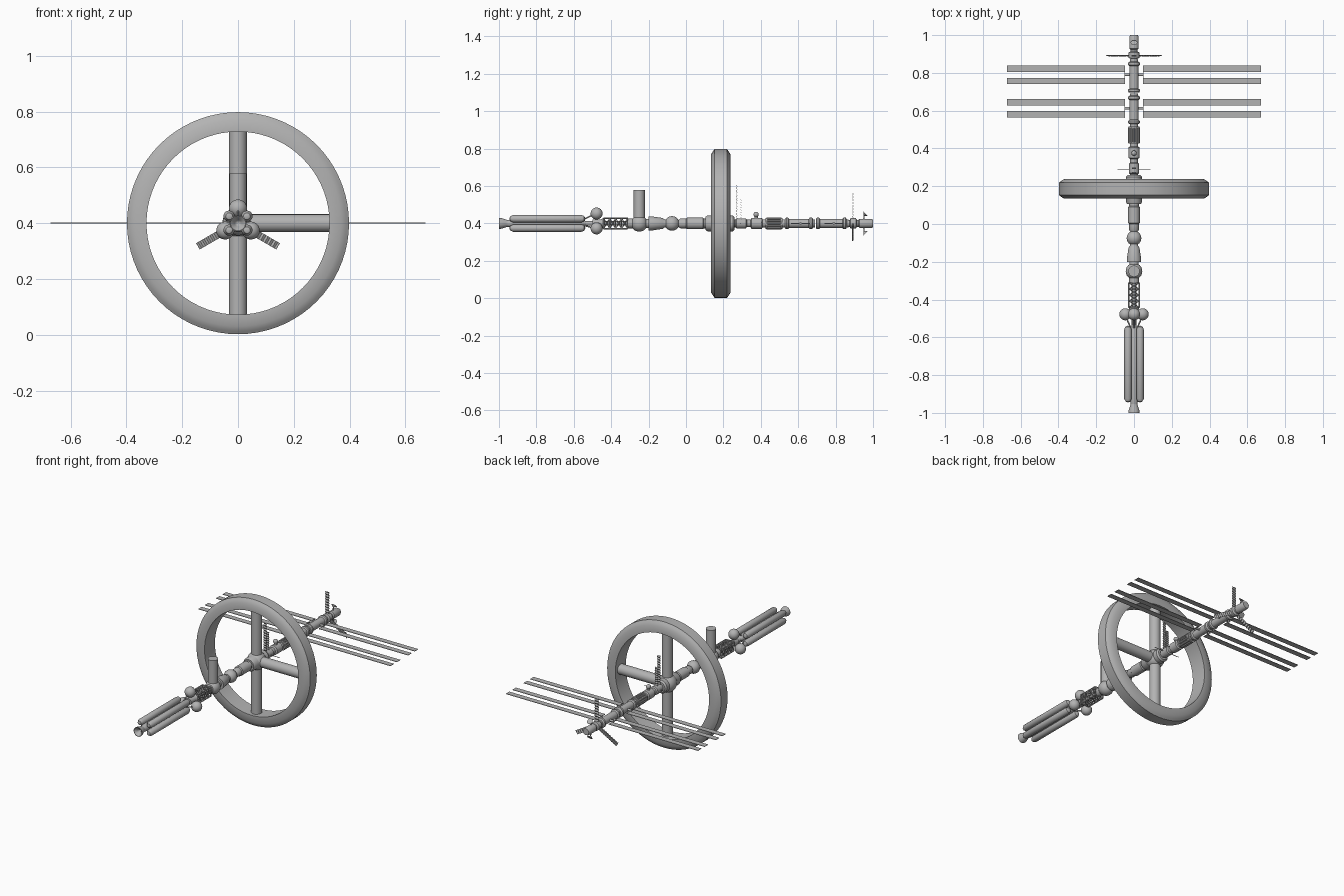
import bpy, bmesh, math
from mathutils import Vector, Matrix

cube = bpy.data.objects.get("Cube")
if cube:
    bpy.data.objects.remove(cube)

grey = bpy.data.materials.new("light_grey")
grey.use_nodes = True
grey.diffuse_color = (0.45, 0.45, 0.45, 1)
grey.node_tree.nodes["Principled BSDF"].inputs["Base Color"].default_value = (0.45, 0.45, 0.45, 1)

AXIS_Z = 0.4
WHEEL_Y = 0.186


def finish(name, bm, smooth=True):
    bmesh.ops.recalc_face_normals(bm, faces=bm.faces)
    mesh = bpy.data.meshes.new(name)
    bm.to_mesh(mesh)
    bm.free()
    mesh.materials.append(grey)
    obj = bpy.data.objects.new(name, mesh)
    bpy.context.collection.objects.link(obj)
    if smooth:
        bpy.ops.object.select_all(action='DESELECT')
        obj.select_set(True)
        bpy.context.view_layer.objects.active = obj
        bpy.ops.object.shade_smooth_by_angle(angle=math.radians(35))
    return obj


def lathe(name, profile, x=0, z=0, sides=32, closed=False):
    """Spin (y, radius) pairs about a line parallel to the long axis."""
    bm = bmesh.new()
    verts = [bm.verts.new((x + r, y, AXIS_Z + z)) for y, r in profile]
    pairs = list(zip(verts, verts[1:]))
    if closed:
        pairs.append((verts[-1], verts[0]))
    edges = [bm.edges.new(p) for p in pairs]
    bmesh.ops.spin(bm, geom=verts + edges, cent=(x, 0, AXIS_Z + z), axis=(0, 1, 0),
                   angle=math.tau, steps=sides)
    bmesh.ops.remove_doubles(bm, verts=bm.verts, dist=0.0001)
    return finish(name, bm)


def rod(name, start, end, r, r2=None, sides=24, caps=True):
    """Tube between two points given relative to the long axis."""
    a, b = Vector(start), Vector(end)
    d = b - a
    mat = Matrix.Translation((a + b) / 2 + Vector((0, 0, AXIS_Z))) @ d.to_track_quat('Z', 'Y').to_matrix().to_4x4()
    bm = bmesh.new()
    bmesh.ops.create_cone(bm, cap_ends=caps, segments=sides, radius1=r,
                          radius2=r if r2 is None else r2, depth=d.length, matrix=mat)
    return finish(name, bm)


def ball(name, loc, r):
    bm = bmesh.new()
    bmesh.ops.create_uvsphere(bm, u_segments=24, v_segments=16, radius=r,
                              matrix=Matrix.Translation(Vector(loc) + Vector((0, 0, AXIS_Z))))
    return finish(name, bm)


def box(name, loc, size):
    bm = bmesh.new()
    bmesh.ops.create_cube(bm, size=1, matrix=Matrix.Translation(Vector(loc) + Vector((0, 0, AXIS_Z)))
                          @ Matrix.Diagonal((*size, 1)))
    return finish(name, bm, False)


def pleated_blade(name, y, angle, inner, outer, width, folds=18):
    """Folded radiator strip reaching out from the axis."""
    out = Vector((math.cos(angle), 0, math.sin(angle)))
    side = Vector((-out.z, 0, out.x)) * width / 2
    bm = bmesh.new()
    last = None
    for i in range(folds + 1):
        p = out * (inner + (outer - inner) * i / folds) + Vector((0, y + (0.003 if i % 2 else -0.003), AXIS_Z))
        row = [bm.verts.new(p - side), bm.verts.new(p + side)]
        if last:
            bm.faces.new((last[0], last[1], row[1], row[0]))
        last = row
    obj = finish(name, bm, False)
    obj.modifiers.new("thickness", 'SOLIDIFY').thickness = 0.002


# Rotating wheel with chamfered rim
w = WHEEL_Y
half = [(-0.052, 0.328), (-0.052, 0.37), (-0.04, 0.388), (-0.033, 0.398)]
rim = half + [(-y, r) for y, r in reversed(half)]
lathe("wheel_rim", [(w + y, r) for y, r in rim], sides=72, closed=True)
lathe("wheel_hub", [(0.105, 0), (0.105, 0.036), (0.115, 0.042), (0.25, 0.042), (0.26, 0.034), (0.26, 0)])
ball("hub_core", (0, w, 0), 0.056)
for name, end in (("upper", (0, w, 0.33)), ("lower", (0, w, -0.33)), ("left", (0.33, w, 0))):
    rod(name + "_spoke", (0, w, 0), end, 0.032)

# Forward spine modules
lathe("front_tunnel", [(-0.04, 0.02), (-0.03, 0.026), (0.0, 0.026), (0.005, 0.031),
                       (0.09, 0.031), (0.095, 0.026), (0.11, 0.026)])
ball("front_sphere", (0, -0.075, 0), 0.039)
lathe("cone_module", [(-0.2, 0), (-0.2, 0.038), (-0.185, 0.038), (-0.125, 0.029), (-0.115, 0.022), (-0.1, 0.022)])
ball("tower_node", (0, -0.25, 0), 0.044)
lathe("node_collar", [(-0.315, 0), (-0.315, 0.026), (-0.28, 0.026), (-0.2, 0.024), (-0.19, 0)])
rod("tower", (0, -0.25, 0), (0, -0.25, 0.178), 0.03)

# Lattice truss
T0, T1, H, BAYS = -0.44, -0.312, 0.028, 4
corners = [(H, H), (-H, H), (-H, -H), (H, -H)]
step = (T1 - T0) / BAYS
for k in range(4):
    (ax, az), (bx, bz) = corners[k], corners[(k + 1) % 4]
    rod("truss_rail", (ax, T0, az), (ax, T1, az), 0.004, sides=8)
    for i in range(BAYS + 1):
        y = T0 + i * step
        rod("truss_bar", (ax, y, az), (bx, y, bz), 0.003, sides=6)
        if i < BAYS:
            rod("truss_brace", (ax, y, az), (bx, y + step, bz), 0.0025, sides=6)
            rod("truss_cross_brace", (bx, y, bz), (ax, y + step, az), 0.0025, sides=6)
rod("truss_core", (0, -0.55, 0), (0, -0.3, 0), 0.012)

# Three ball tanks
lathe("ball_tank_collar", [(-0.5, 0), (-0.5, 0.022), (-0.455, 0.022), (-0.44, 0.03), (-0.435, 0)])
for k in range(3):
    a = math.pi / 2 + k * math.tau / 3
    c, s = math.cos(a), math.sin(a)
    ball("ball_tank", (c * 0.053, -0.478, s * 0.053), 0.032)
    rod("ball_tank_strut", (c * 0.045, -0.5, s * 0.045), (c * 0.02, -0.55, s * 0.02), 0.004, sides=8)

# Long propellant tanks and engine
for sx in (-1, 1):
    for sz in (-1, 1):
        lathe("long_tank", [(-0.945, 0), (-0.94, 0.012), (-0.925, 0.02), (-0.56, 0.02),
                            (-0.545, 0.015), (-0.537, 0)], sx * 0.032, sz * 0.025, 20)
lathe("engine_core", [(-0.955, 0), (-0.955, 0.018), (-0.93, 0.022), (-0.56, 0.022), (-0.535, 0.012), (-0.535, 0)])
lathe("engine_nozzle", [(-0.96, 0), (-0.985, 0.012), (-1.0, 0.027), (-1.0, 0.03), (-0.985, 0.028),
                        (-0.965, 0.021), (-0.95, 0.017), (-0.94, 0.017)])

# Rear spine modules
lathe("rear_spine", [(0.25, 0), (0.25, 0.022), (0.265, 0.022), (0.27, 0.027), (0.32, 0.027), (0.325, 0.02),
                     (0.345, 0.02), (0.35, 0.03), (0.405, 0.03), (0.41, 0.022), (0.54, 0.022), (0.54, 0)])
lathe("ribbed_module", [(0.425, 0), (0.425, 0.03), (0.435, 0.03), (0.435, 0.025), (0.505, 0.025),
                        (0.505, 0.03), (0.515, 0.03), (0.515, 0)])
for k in range(12):
    a = k * math.tau / 12
    x, z = 0.027 * math.cos(a), 0.027 * math.sin(a)
    rod("module_rib", (x, 0.43, z), (x, 0.51, z), 0.005, sides=8)
ball("docking_ball", (0, 0.375, 0.048), 0.014)
rod("docking_neck", (0, 0.375, 0.02), (0, 0.375, 0.04), 0.01)

for y0, y1 in ((0.53, 0.69), (0.695, 0.87)):
    lathe("power_module", [(y0, 0), (y0, 0.026), (y0 + 0.006, 0.031), (y0 + 0.016, 0.031), (y0 + 0.022, 0.024),
                           (y1 - 0.034, 0.024), (y1 - 0.028, 0.031), (y1 - 0.016, 0.031), (y1 - 0.01, 0.022),
                           (y1, 0.022), (y1, 0)])
lathe("rear_dock", [(0.86, 0), (0.86, 0.018), (0.875, 0.018), (0.88, 0.028), (0.908, 0.028), (0.914, 0.018),
                    (0.922, 0.018), (0.928, 0.025), (0.99, 0.025), (1.0, 0.02), (1.0, 0)])

# Solar wings
for s, side in ((1, "left"), (-1, "right")):
    for y in (0.823, 0.757, 0.645, 0.58):
        box(side + "_solar_wing", (s * 0.36, y, 0), (0.624, 0.034, 0.003))
    for y in (0.79, 0.612):
        rod(side + "_wing_boom", (0, y, 0), (s * 0.049, y, 0), 0.007, sides=12)
        box(side + "_wing_yoke", (s * 0.049, y, 0), (0.004, 0.1, 0.004))

# Pleated radiators and whip antennas
for k in range(3):
    pleated_blade("rear_radiator", 0.893, math.pi / 2 + k * math.tau / 3, 0.02, 0.166, 0.026)
pleated_blade("tall_mast_radiator", 0.272, math.pi / 2, 0.02, 0.205, 0.02, 24)
pleated_blade("short_mast_radiator", 0.296, math.pi / 2, 0.02, 0.14, 0.02)
rod("whip_antenna", (-0.088, 0.29, 0), (0.088, 0.29, 0), 0.002, sides=6)

# Small dishes near the tail
for s in (1, -1):
    rod("dish_arm", (0, 0.95, s * 0.02), (0, 0.953, s * 0.046), 0.003, sides=8)
    rod("dish", (0, 0.952, s * 0.044), (0, 0.96, s * 0.052), 0.004, 0.018, sides=16)
